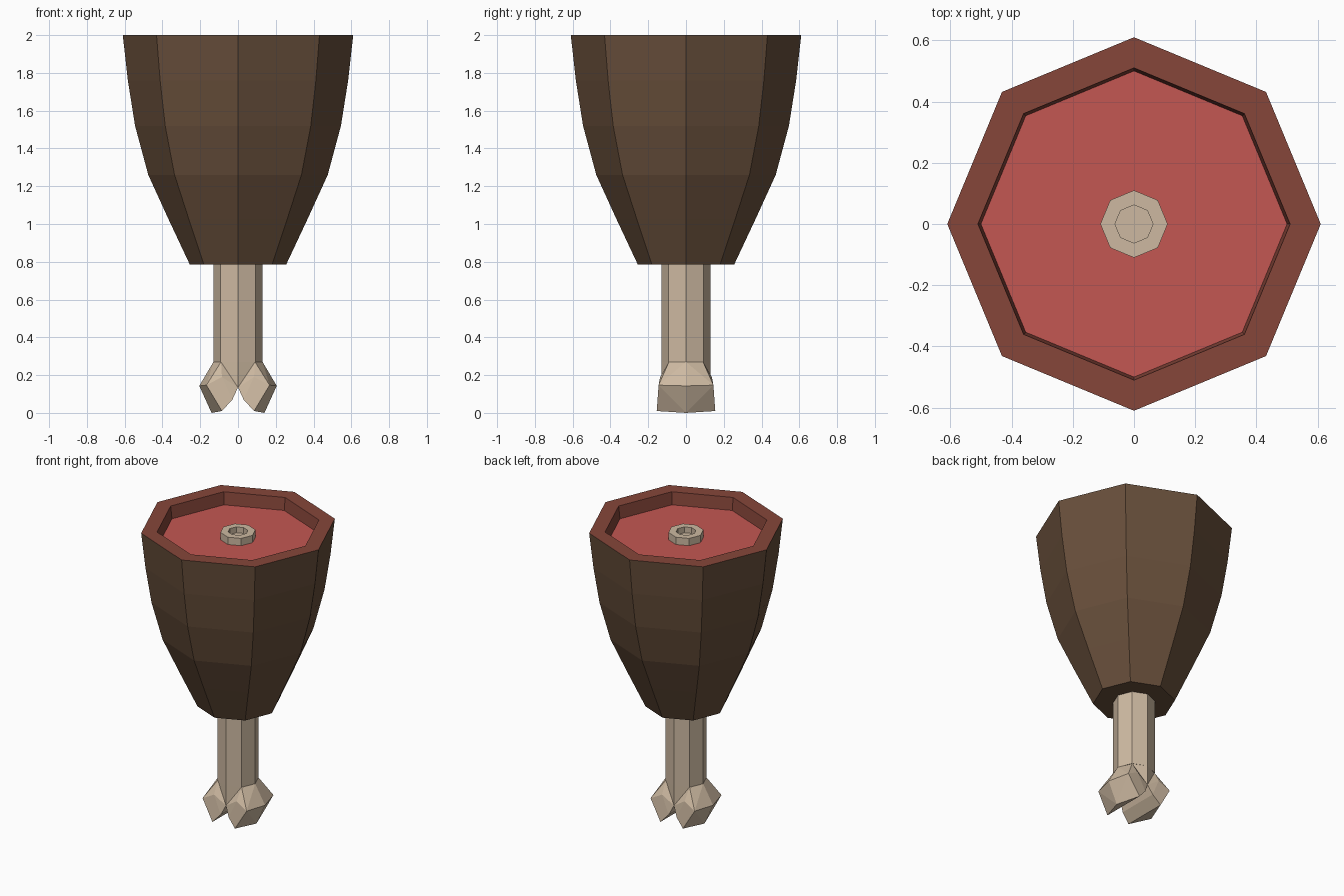
import bpy, bmesh, math

old = bpy.data.objects.get("Cube")
if old:
    bpy.data.objects.remove(old, do_unlink=True)


def material(name, rgb):
    linear = [((c / 255 + 0.055) / 1.055) ** 2.4 for c in rgb] + [1]
    m = bpy.data.materials.new(name)
    m.use_nodes = True
    m.diffuse_color = linear
    m.node_tree.nodes["Principled BSDF"].inputs["Base Color"].default_value = linear
    return m


skin = material("brown skin", (104, 79, 59))
rim = material("dark red rim", (134, 70, 58))
flesh = material("red flesh", (196, 87, 82))
bone = material("pale bone", (205, 185, 161))


def finish(bm, name, mats):
    bmesh.ops.recalc_face_normals(bm, faces=bm.faces[:])
    mesh = bpy.data.meshes.new(name)
    bm.to_mesh(mesh)
    bm.free()
    for m in mats:
        mesh.materials.append(m)
    obj = bpy.data.objects.new(name, mesh)
    bpy.context.collection.objects.link(obj)
    return obj


def octagon_stack(name, profile, mats, slots=None):
    """Eight-sided solid through (radius, height) rings, capped at both ends."""
    bm = bmesh.new()
    rings = [[bm.verts.new((r * math.cos(i * math.pi / 4), r * math.sin(i * math.pi / 4), z))
              for i in range(8)] for r, z in profile]
    slots = slots or [0] * (len(rings) + 1)
    bm.faces.new(rings[0][::-1]).material_index = slots[0]
    for lower, upper, slot in zip(rings, rings[1:], slots[1:]):
        for i in range(8):
            j = (i + 1) % 8
            bm.faces.new((lower[i], lower[j], upper[j], upper[i])).material_index = slot
    bm.faces.new(rings[-1]).material_index = slots[-1]
    return finish(bm, name, mats)


def hull(name, points, mat):
    bm = bmesh.new()
    for p in points:
        bm.verts.new(p)
    out = bmesh.ops.convex_hull(bm, input=bm.verts[:])
    loose = [v for v in bm.verts if not v.link_faces]
    bmesh.ops.delete(bm, geom=loose, context='VERTS')
    bmesh.ops.dissolve_limit(bm, angle_limit=math.radians(4), verts=bm.verts[:], edges=bm.edges[:])
    return finish(bm, name, [mat])


# Meat: outer skin, rim, recess wall and recessed flesh
octagon_stack("meat",
              [(0.255, 0.785), (0.37, 1.03), (0.475, 1.26), (0.545, 1.52), (0.583, 1.76),
               (0.61, 2.0), (0.51, 2.0), (0.5, 1.915)],
              [skin, rim, flesh], [0, 0, 0, 0, 0, 0, 1, 1, 2])

# Bone shaft and the hollow end showing in the cut
octagon_stack("bone_shaft", [(0.13, 0.27), (0.13, 0.85)], [bone])
octagon_stack("bone_end", [(0.11, 1.9), (0.11, 1.965), (0.062, 1.965), (0.062, 1.925)], [bone])

# Wedge joining the shaft to the split knuckle
hull("knuckle_wedge",
     [p for s in (-1, 1) for p in ((0, s * 0.13, 0.135), (0, s * 0.13, 0.27),
                                   (-0.09, s * 0.09, 0.27), (0.09, s * 0.09, 0.27))], bone)

# Two mirrored knuckle lobes
ridge = [(0.13, 0, 0.27), (0.205, 0, 0.143), (0.14, 0, 0)]
side = [(0.09, 0.09, 0.27), (0.085, 0.137, 0.19), (0.167, 0.145, 0.147),
        (0.085, 0.155, 0.01), (0.03, 0.145, 0.07), (0, 0.13, 0.135)]
for label, sx in (("left", 1), ("right", -1)):
    pts = [(sx * x, y, z) for x, y, z in ridge]
    pts += [(sx * x, sy * y, z) for x, y, z in side for sy in (-1, 1)]
    hull(label + "_knuckle", pts, bone)
